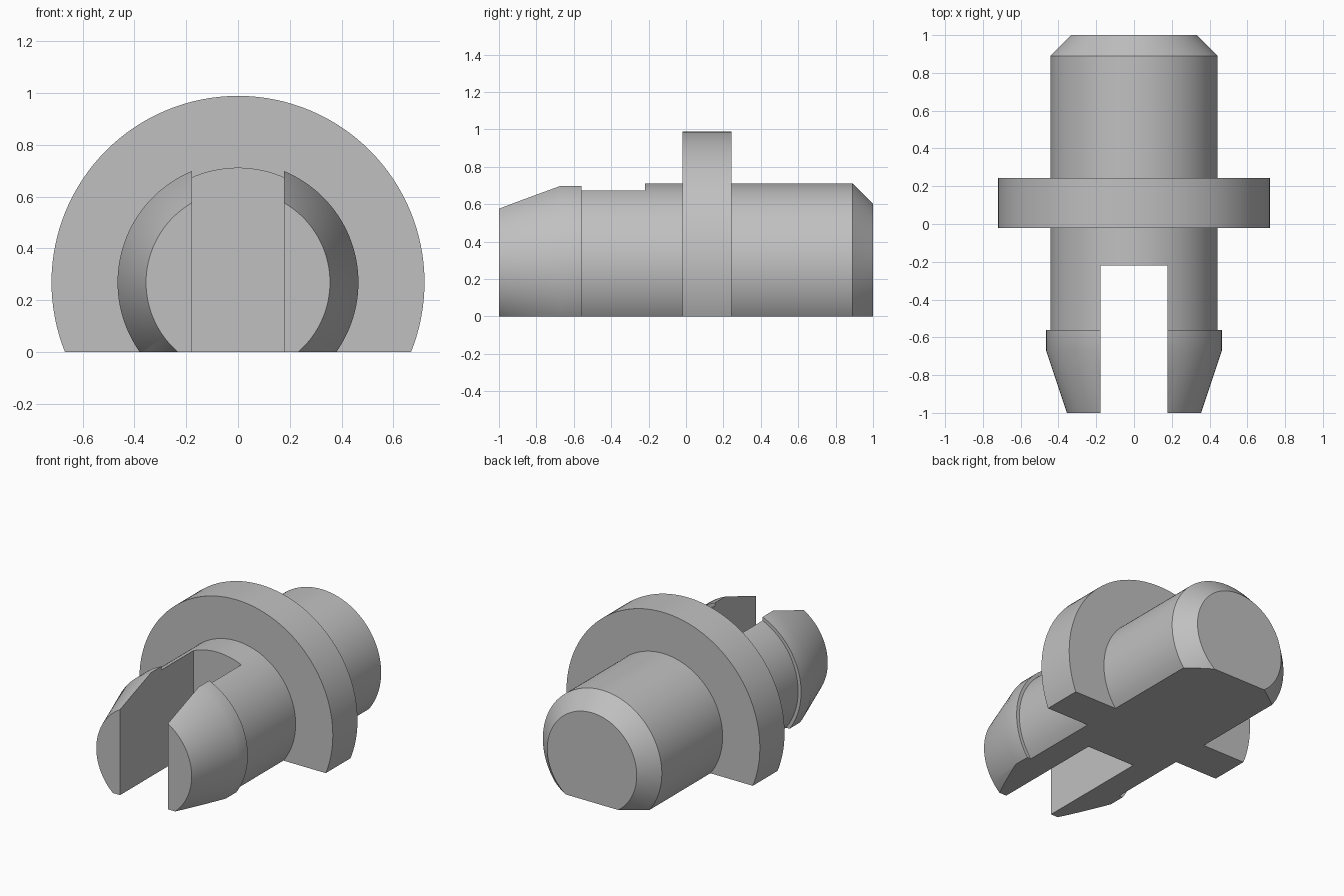
import bpy, bmesh
from math import tau, radians
from mathutils import Vector

default = bpy.data.objects.get("Cube")
if default:
    bpy.data.objects.remove(default, do_unlink=True)

AXIS_Z = 0.269      # height of the pin's centre line
SLOT = 0.178        # half width of the slot

# Material
grey = bpy.data.materials.new("plain grey")
grey.use_nodes = True
colour = (0.53, 0.53, 0.53, 1)
grey.diffuse_color = colour
grey.node_tree.nodes["Principled BSDF"].inputs["Base Color"].default_value = colour


def new_object(name, bm):
    bmesh.ops.recalc_face_normals(bm, faces=bm.faces)
    mesh = bpy.data.meshes.new(name)
    bm.to_mesh(mesh)
    bm.free()
    mesh.materials.append(grey)
    obj = bpy.data.objects.new(name, mesh)
    bpy.context.collection.objects.link(obj)
    return obj


def lathe(name, profile, steps=128):
    """Spin (radius, y) points round the pin's centre line."""
    bm = bmesh.new()
    verts = [bm.verts.new((0, y, AXIS_Z + r)) for r, y in profile]
    edges = [bm.edges.new(pair) for pair in zip(verts, verts[1:])]
    bmesh.ops.spin(bm, geom=verts + edges, cent=(0, 0, AXIS_Z), axis=(0, 1, 0),
                   angle=tau, steps=steps)
    bmesh.ops.remove_doubles(bm, verts=bm.verts, dist=1e-4)
    return new_object(name, bm)


def box(name, low, high):
    bm = bmesh.new()
    bmesh.ops.create_cube(bm, size=1)
    low, high = Vector(low), Vector(high)
    bmesh.ops.scale(bm, vec=high - low, verts=bm.verts)
    bmesh.ops.translate(bm, vec=(low + high) / 2, verts=bm.verts)
    obj = new_object(name, bm)
    obj.hide_render = True
    return obj


# Turned pin: tapered barb, neck, flange, shaft and chamfered end
pin = lathe("flanged_snap_pin", [
    (0, -1), (0.355, -1), (0.465, -0.67), (0.465, -0.56), (0.443, -0.56),
    (0.443, -0.02), (0.72, -0.02), (0.72, 0.243), (0.443, 0.243),
    (0.443, 0.89), (0.333, 1), (0, 1)])

# Flat underside and slot between the two prongs
cutters = [box("underside_cutter", (-2, -2, -2), (2, 2, 0)),
           box("slot_cutter", (-SLOT, -2, -1), (SLOT, -0.22, 2))]

bpy.ops.object.select_all(action="DESELECT")
pin.select_set(True)
bpy.context.view_layer.objects.active = pin
for cutter in cutters:
    cut = pin.modifiers.new(cutter.name, "BOOLEAN")
    cut.operation = "DIFFERENCE"
    cut.solver = "EXACT"
    cut.object = cutter
    bpy.ops.object.modifier_apply(modifier=cut.name)
    bpy.data.objects.remove(cutter, do_unlink=True)

# Smooth round surfaces with crisp edges
bpy.ops.object.shade_smooth_by_angle(angle=radians(30))
